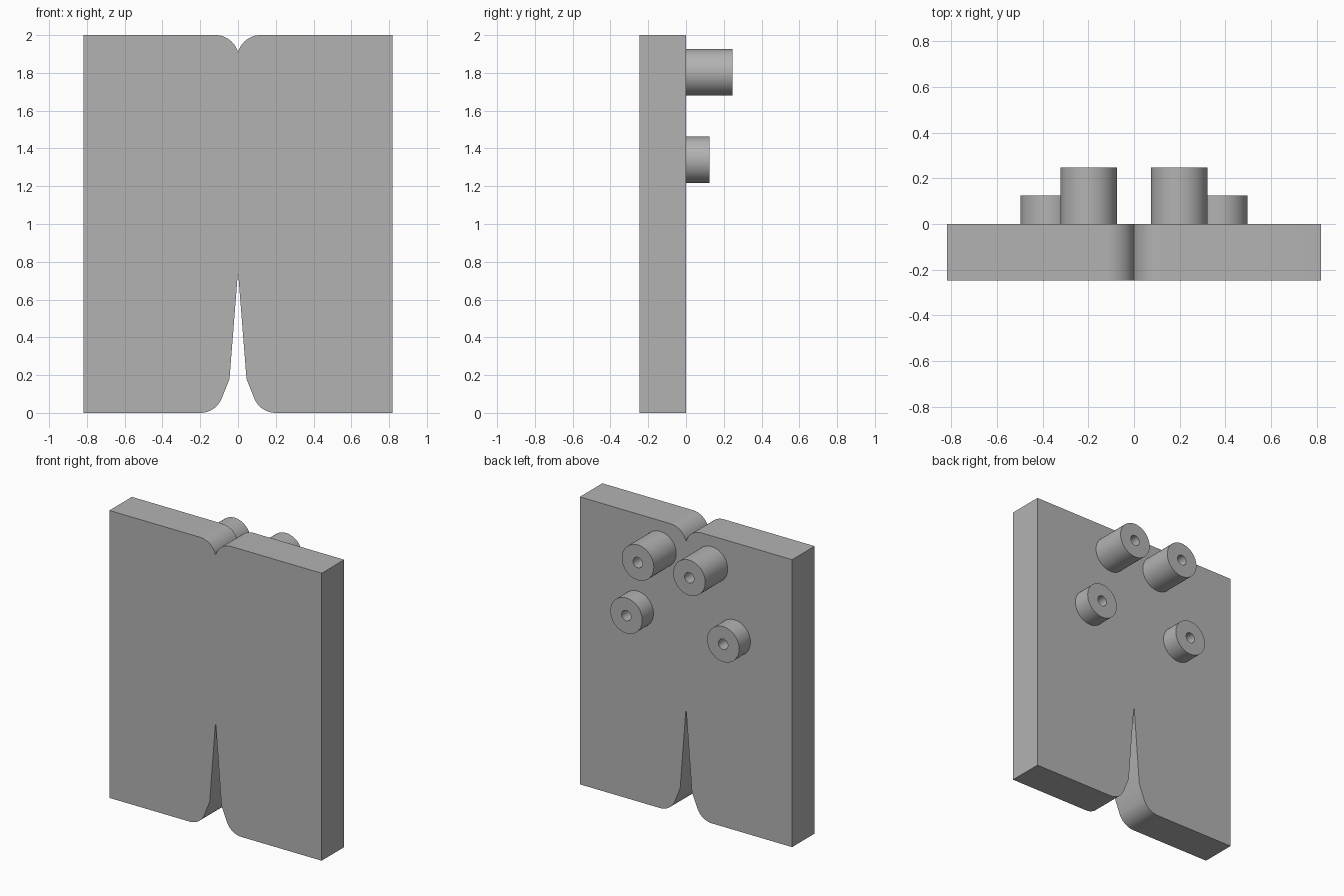
import bpy, bmesh, math
from mathutils import Vector

cube = bpy.data.objects.get("Cube")
if cube:
    bpy.data.objects.remove(cube, do_unlink=True)

grey = bpy.data.materials.new("plain grey")
grey.use_nodes = True
colour = (0.45, 0.45, 0.45, 1)
grey.diffuse_color = colour
grey.node_tree.nodes["Principled BSDF"].inputs["Base Color"].default_value = colour

HALF_WIDTH, HEIGHT, DEPTH = 0.817, 2.0, 0.247
RADIUS, HOLE = 0.123, 0.036


def finish(name, bm):
    bmesh.ops.recalc_face_normals(bm, faces=bm.faces)
    mesh = bpy.data.meshes.new(name)
    bm.to_mesh(mesh)
    bm.free()
    mesh.materials.append(grey)
    obj = bpy.data.objects.new(name, mesh)
    bpy.context.collection.objects.link(obj)
    bpy.ops.object.select_all(action="DESELECT")
    obj.select_set(True)
    bpy.context.view_layer.objects.active = obj
    bpy.ops.object.shade_smooth_by_angle(angle=math.radians(30))
    return obj


def arc(cx, cz, start, end, steps=12):
    angles = [math.radians(start + (end - start) * i / steps) for i in range(steps + 1)]
    return [(cx + RADIUS * math.cos(a), cz + RADIUS * math.sin(a)) for a in angles]


def plate():
    # Right-hand outline from the leg slit round to the top notch, then mirrored
    half = [(0, 0.75), (0.045, 0.18)] + arc(0.2, RADIUS, 200, 270)
    half += [(HALF_WIDTH, 0), (HALF_WIDTH, HEIGHT)]
    notch = arc(0.119, HEIGHT - RADIUS, 90, 165)
    half += notch[:-1] + [(0, 1.907)]
    outline = half + [(-x, z) for x, z in reversed(half[1:-1])]
    bm = bmesh.new()
    face = bm.faces.new([bm.verts.new((x, -DEPTH, z)) for x, z in outline])
    extruded = bmesh.ops.extrude_face_region(bm, geom=[face], use_keep_orig=True)
    verts = [v for v in extruded["geom"] if isinstance(v, bmesh.types.BMVert)]
    bmesh.ops.translate(bm, verts=verts, vec=Vector((0, DEPTH, 0)))
    return finish("plate", bm)


def boss(name, x, z, length, segments=48):
    # Hollow post: wall, annular end and a blind bore down to the plate
    bm = bmesh.new()
    rings = []
    for r, y in ((RADIUS, 0), (RADIUS, length), (HOLE, length), (HOLE, 0)):
        ring = []
        for i in range(segments):
            a = math.tau * i / segments
            ring.append(bm.verts.new((x + r * math.cos(a), y, z + r * math.sin(a))))
        rings.append(ring)
    for a, b in zip(rings, rings[1:] + rings[:1]):
        for i in range(segments):
            j = (i + 1) % segments
            bm.faces.new((a[i], a[j], b[j], b[i]))
    return finish(name, bm)


plate()
for side, sign in (("left", 1), ("right", -1)):
    boss("upper_boss_" + side, sign * 0.198, 1.803, 0.247)
    boss("lower_boss_" + side, sign * 0.373, 1.34, 0.124)
